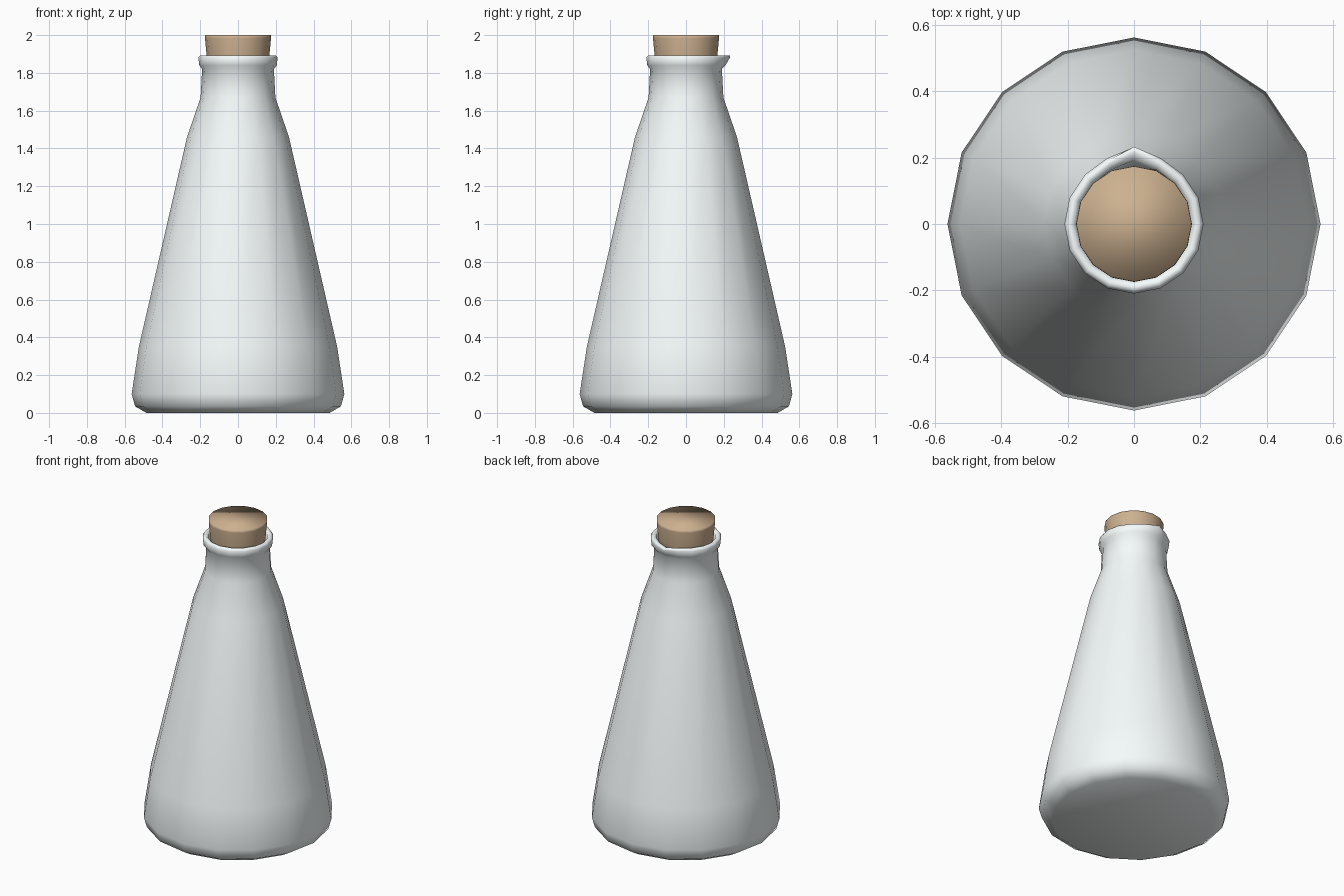
import bpy, bmesh, math

if "Cube" in bpy.data.objects:
    bpy.data.objects.remove(bpy.data.objects["Cube"])

SIDES = 16


def lathe(name, profile, color, tweak=None):
    """Spin a (radius, height) profile around z and close both ends."""
    bm = bmesh.new()
    rings = []
    for i, (r, z) in enumerate(profile):
        ring = []
        for k in range(SIDES):
            a = 2 * math.pi * k / SIDES
            rr = tweak(i, k, r) if tweak else r
            ring.append(bm.verts.new((rr * math.cos(a), rr * math.sin(a), z)))
        rings.append(ring)
    for lo, hi in zip(rings, rings[1:]):
        for k in range(SIDES):
            n = (k + 1) % SIDES
            bm.faces.new((lo[k], lo[n], hi[n], hi[k]))
    # flat end caps
    bm.faces.new(rings[0][::-1])
    bm.faces.new(rings[-1])
    bmesh.ops.recalc_face_normals(bm, faces=bm.faces)
    for face in bm.faces:
        face.smooth = True
    mesh = bpy.data.meshes.new(name)
    bm.to_mesh(mesh)
    bm.free()
    obj = bpy.data.objects.new(name, mesh)
    bpy.context.collection.objects.link(obj)
    mat = bpy.data.materials.new(name)
    mat.diffuse_color = color
    mat.use_nodes = True
    mat.node_tree.nodes["Principled BSDF"].inputs["Base Color"].default_value = mat.diffuse_color
    mesh.materials.append(mat)
    return obj


# Flask body: outer wall, rolled rim, then thin inner wall
outer = [(0.485, 0.0), (0.545, 0.035), (0.563, 0.10), (0.525, 0.35),
         (0.27, 1.46), (0.198, 1.67), (0.19, 1.82)]
rim = [(0.205, 1.84), (0.21, 1.88), (0.20, 1.893), (0.188, 1.893), (0.174, 1.882)]
inner = [(0.172, 1.82), (0.178, 1.67), (0.25, 1.455), (0.504, 0.35),
         (0.541, 0.11), (0.525, 0.05), (0.475, 0.022)]
SPOUT = [0.004, 0.022, 0.033, 0.028, 0.018]


def spout(i, k, r):
    """Pull the rim out into a small pouring lip on the +y side."""
    j = i - len(outer)
    if 0 <= j < len(rim):
        steps = abs(k - SIDES // 4)
        r += SPOUT[j] * (1, 0.2)[steps] if steps < 2 else 0
    return r


lathe("flask", outer + rim + inner, (0.92, 0.97, 0.97, 1.0), spout)

# Tapered cork stopper seated in the neck
lathe("cork", [(0.155, 1.77), (0.166, 1.89), (0.175, 1.985), (0.174, 2.0)],
      (0.61, 0.44, 0.28, 1.0))
